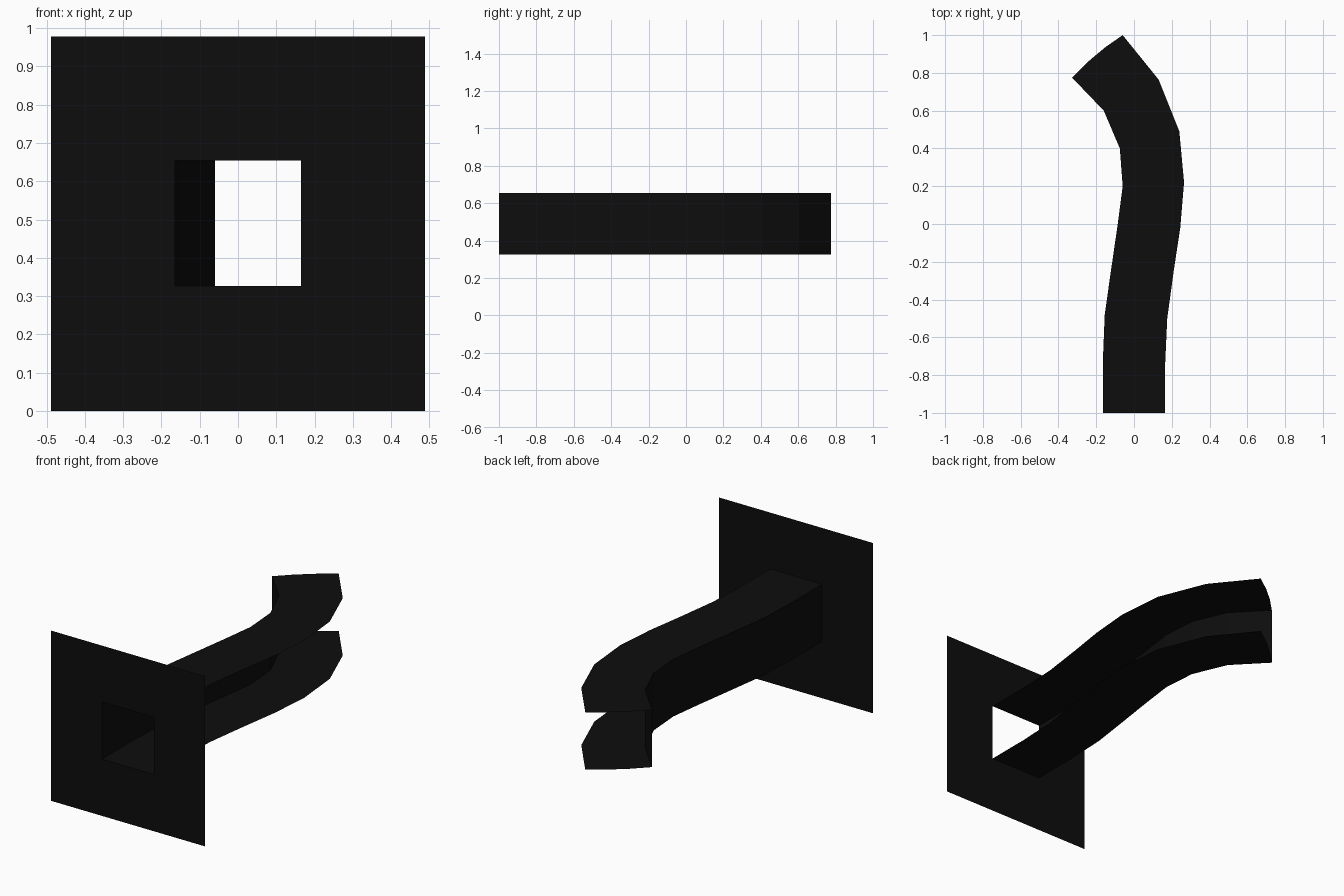
import bpy, bmesh
from mathutils import Vector

cube = bpy.data.objects.get("Cube")
if cube:
    bpy.data.objects.remove(cube)

black = bpy.data.materials.new("black")
black.use_nodes = True
colour = (0.004, 0.004, 0.004, 1)
black.diffuse_color = colour
black.node_tree.nodes["Principled BSDF"].inputs["Base Color"].default_value = colour

HOLE, PLATE = 0.165, 0.489
LOW, HIGH, TOP = 0.326, 0.655, 0.978

# Plan outlines of the two sides of the curved passage, front to back
inner = [(-HOLE, -1), (-HOLE, -0.73), (-0.155, -0.48), (-0.121, -0.24),
         (-0.086, 0), (-0.06, 0.2), (-0.075, 0.4), (-0.16, 0.6), (-0.328, 0.775)]
outer = [(HOLE, -1), (HOLE, -0.74), (0.176, -0.5), (0.21, -0.25),
         (0.245, -0.02), (0.265, 0.22), (0.24, 0.49), (0.13, 0.765), (-0.06, 1)]


def sheet(name, rows, skip=()):
    """Grid surface through rows of points, leaving out the skipped cells."""
    bm = bmesh.new()
    grid = [[bm.verts.new(p) for p in row] for row in rows]
    for i in range(len(grid) - 1):
        for j in range(len(grid[0]) - 1):
            if (i, j) not in skip:
                bm.faces.new((grid[i][j], grid[i][j + 1],
                              grid[i + 1][j + 1], grid[i + 1][j]))
    mesh = bpy.data.meshes.new(name)
    bm.to_mesh(mesh)
    bm.free()
    mesh.materials.append(black)
    obj = bpy.data.objects.new(name, mesh)
    bpy.context.collection.objects.link(obj)
    return obj


def strip(z, flip):
    """Rows across the passage at one height, with a slightly bowed end."""
    rows = []
    for a, b in zip(inner, outer):
        a, b = Vector((*a, z)), Vector((*b, z))
        row = [a.lerp(b, k / 3) for k in range(4)]
        if b.y == 1:
            for p in row[1:3]:
                p += Vector((-0.005, 0.009, 0))
        rows.append(row[::-1] if flip else row)
    return rows


# Square front panel with a central opening
xs = (-PLATE, -HOLE, HOLE, PLATE)
sheet("front_panel", [[(x, -1, z) for x in xs] for z in (0, LOW, HIGH, TOP)], {(1, 1)})

# Passage roof, floor and single side wall; the other side is open
sheet("passage_roof", strip(HIGH, False))
sheet("passage_floor", strip(LOW, True))
sheet("passage_side_wall", [[(x, y, z) for x, y in reversed(inner)] for z in (LOW, HIGH)])
